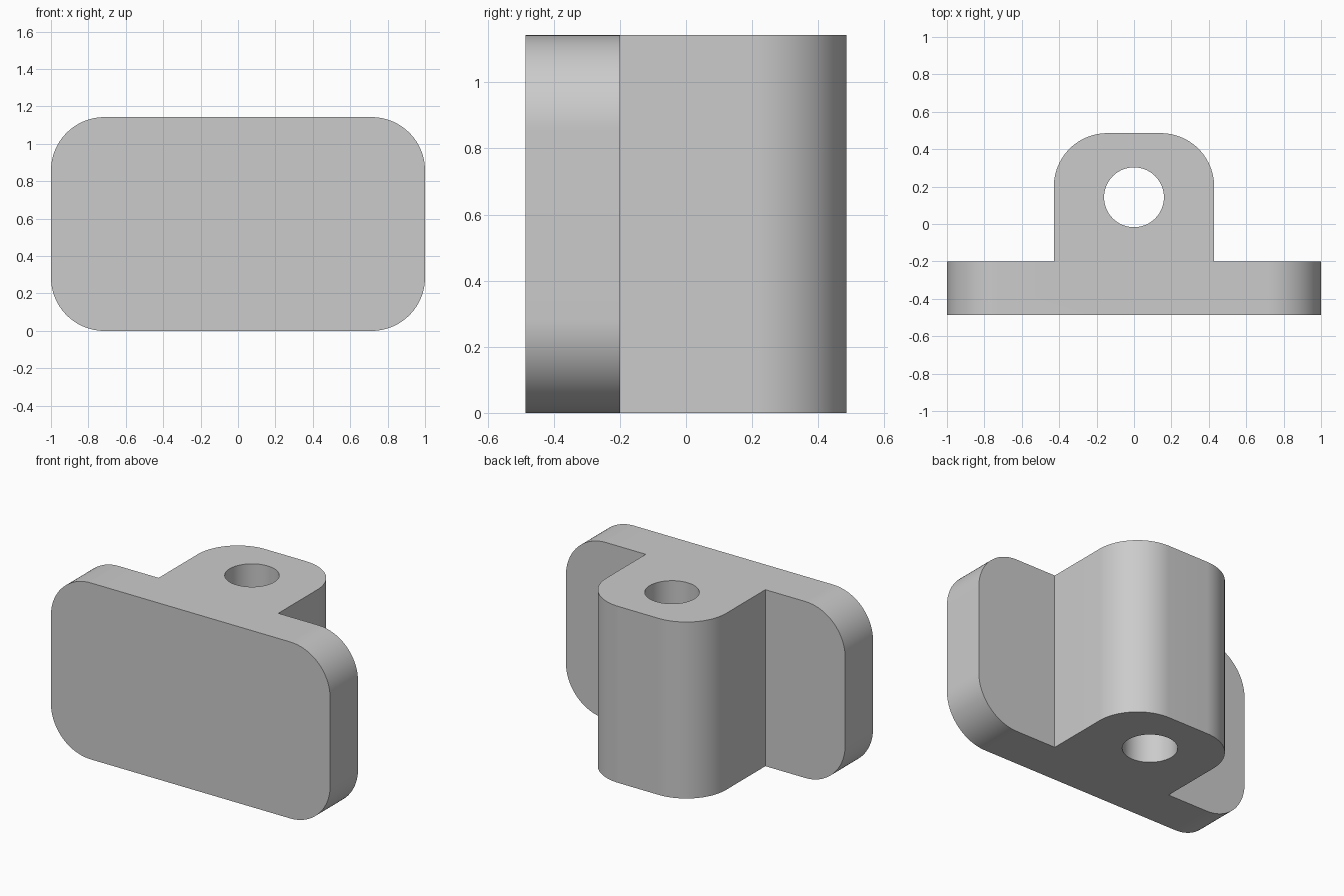
import bpy, bmesh
from math import sin, cos, pi, radians
from mathutils import Matrix, Vector

cube = bpy.data.objects.get("Cube")
if cube:
    bpy.data.objects.remove(cube, do_unlink=True)

U = 2 / 7                      # design unit: the plate is 7 x 4 x 1 units
HEIGHT = 4 * U
FRONT, BACK = -1.7 * U, 1.7 * U
PLATE_BACK = FRONT + U

grey = bpy.data.materials.new("plain_grey")
grey.use_nodes = True
colour = (0.6, 0.6, 0.6, 1)
grey.diffuse_color = colour
grey.node_tree.nodes["Principled BSDF"].inputs["Base Color"].default_value = colour


def arc(cx, cy, r, start, end, steps=24):
    """Points along an arc, angles in quarter turns."""
    angles = [(start + (end - start) * i / steps) * pi / 2 for i in range(steps + 1)]
    return [(cx + r * cos(a), cy + r * sin(a)) for a in angles]


def prism(name, profile, low, high, upright=True):
    """Extrude a profile along z, or along y with the profile in x and z."""
    bm = bmesh.new()
    face = bm.faces.new([bm.verts.new((a, b, low)) for a, b in profile])
    grown = bmesh.ops.extrude_face_region(bm, geom=[face])["geom"]
    top = [v for v in grown if isinstance(v, bmesh.types.BMVert)]
    bmesh.ops.translate(bm, verts=top, vec=Vector((0, 0, high - low)))
    if not upright:
        swap = Matrix(((1, 0, 0, 0), (0, 0, 1, 0), (0, 1, 0, 0), (0, 0, 0, 1)))
        bm.transform(swap)
    bmesh.ops.recalc_face_normals(bm, faces=bm.faces)
    mesh = bpy.data.meshes.new(name)
    bm.to_mesh(mesh)
    bm.free()
    mesh.materials.append(grey)
    obj = bpy.data.objects.new(name, mesh)
    bpy.context.collection.objects.link(obj)
    return obj


def combine(body, tool, operation):
    """Apply a boolean and discard the helper."""
    tool.hide_render = True
    mod = body.modifiers.new(operation, "BOOLEAN")
    mod.operation, mod.solver, mod.object = operation, "EXACT", tool
    bpy.context.view_layer.objects.active = body
    bpy.ops.object.modifier_apply(modifier=mod.name)
    bpy.data.objects.remove(tool, do_unlink=True)


# Mounting plate with four rounded corners
hx = 2.5 * U
plate_outline = (arc(hx, 3 * U, U, 0, 1) + arc(-hx, 3 * U, U, 1, 2)
                 + arc(-hx, U, U, 2, 3) + arc(hx, U, U, 3, 4))
bracket = prism("mounting_bracket", plate_outline, FRONT, PLATE_BACK, upright=False)

# Rear lug with two rounded corners, rooted inside the plate
root = PLATE_BACK - U / 2
lug_outline = ([(-1.5 * U, root), (1.5 * U, root)]
               + arc(U / 2, BACK - U, U, 0, 1) + arc(-U / 2, BACK - U, U, 1, 2))
combine(bracket, prism("lug", lug_outline, 0, HEIGHT), "UNION")

# Vertical pin bore through the lug
bore = arc(0, FRONT + 2.2 * U, 0.16, 0, 4, 64)[:-1]
combine(bracket, prism("bore_cutter", bore, -0.1, HEIGHT + 0.1), "DIFFERENCE")

# Four bolt holes through the plate
for x in (-hx, hx):
    for z in (U, 3 * U):
        hole = arc(x, z, 0.082, 0, 4, 48)[:-1]
        cutter = prism("bolt_cutter", hole, FRONT - 0.1, PLATE_BACK + 0.1, upright=False)
        combine(bracket, cutter, "DIFFERENCE")

# Smooth rounded walls, crisp edges
bpy.ops.object.select_all(action="DESELECT")
bracket.select_set(True)
bpy.context.view_layer.objects.active = bracket
bpy.ops.object.shade_smooth_by_angle(angle=radians(30))
